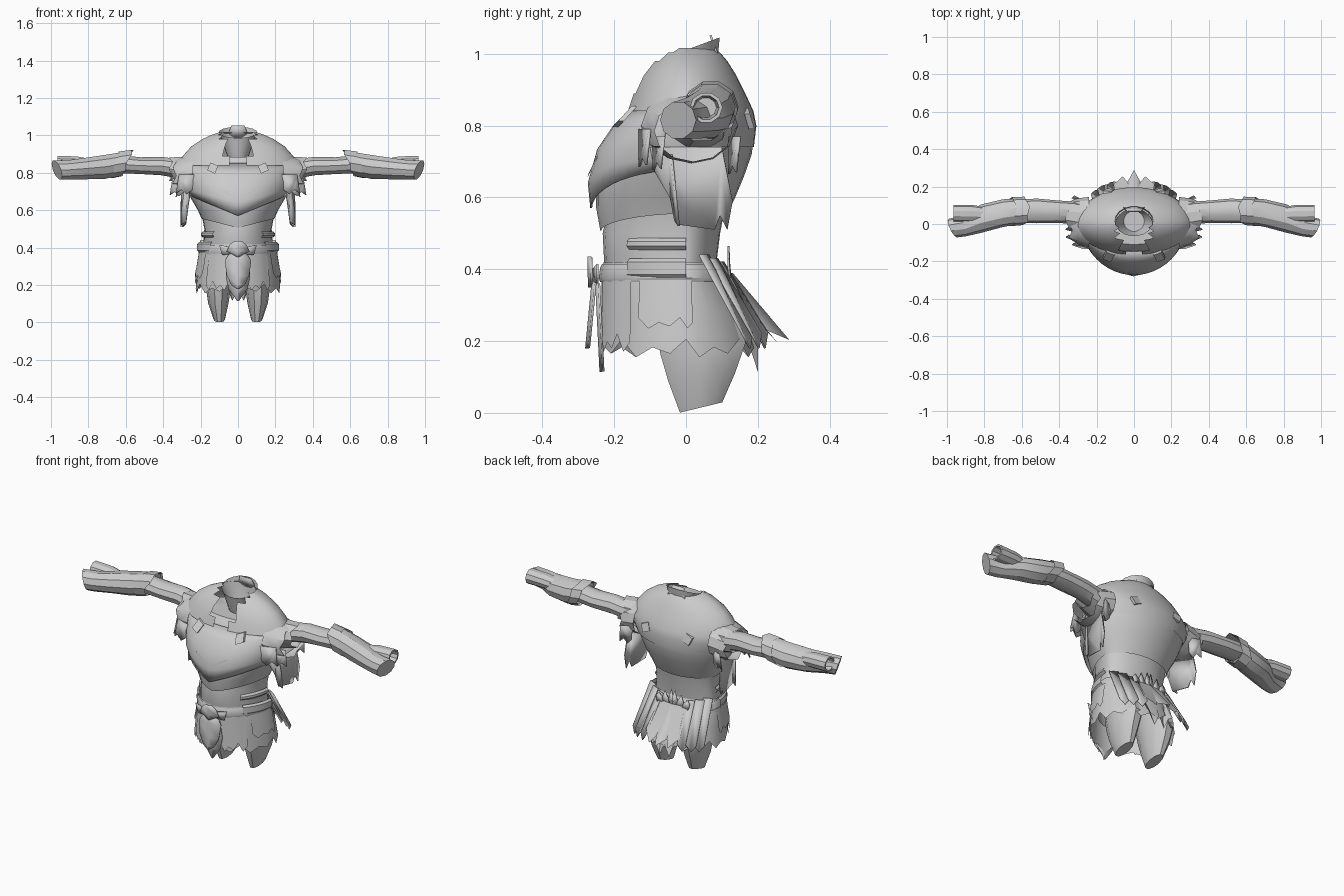
import bpy, bmesh
from math import sin, cos, radians, pi
from mathutils import Vector

cube = bpy.data.objects.get("Cube")
if cube:
    bpy.data.objects.remove(cube)

grey = bpy.data.materials.new("plain_grey")
grey.use_nodes = True
grey.diffuse_color = (0.6, 0.6, 0.6, 1)
grey.node_tree.nodes["Principled BSDF"].inputs["Base Color"].default_value = (0.6, 0.6, 0.6, 1)


def finish(name, bm, mirror=False, thick=0, angle=32):
    bmesh.ops.recalc_face_normals(bm, faces=bm.faces)
    mesh = bpy.data.meshes.new(name)
    bm.to_mesh(mesh)
    bm.free()
    mesh.materials.append(grey)
    ob = bpy.data.objects.new(name, mesh)
    bpy.context.collection.objects.link(ob)
    bpy.ops.object.select_all(action='DESELECT')
    ob.select_set(True)
    bpy.context.view_layer.objects.active = ob
    bpy.ops.object.shade_smooth_by_angle(angle=radians(angle))
    if thick:
        mod = ob.modifiers.new("thickness", 'SOLIDIFY')
        mod.thickness = thick
        mod.offset = 0
    if mirror:
        ob.modifiers.new("mirror", 'MIRROR')


def loft(name, rows, closed=True, caps=(), keep=None, **opts):
    """Skin a list of point rows; caps lists the row indices to fill."""
    bm = bmesh.new()
    grid = [[bm.verts.new(p) for p in row] for row in rows]
    n = len(rows[0])
    for a, b in zip(grid, grid[1:]):
        for i in range(n if closed else n - 1):
            j = (i + 1) % n
            f = bm.faces.new((a[i], a[j], b[j], b[i]))
            if keep and not keep(f.calc_center_median()):
                bm.faces.remove(f)
    for c in caps:
        bm.faces.new(grid[c])
    loose = [v for v in bm.verts if not v.link_faces]
    bmesh.ops.delete(bm, geom=loose, context='VERTS')
    finish(name, bm, **opts)


def hoop(z, rx, front, back, dip=0, n=28, a0=0, a1=360, ragged=0):
    """Slightly pointed ring round the body; dip lowers the middle of the front."""
    full = a1 - a0 == 360
    pts = []
    for i in range(n):
        a = radians(a0 + (a1 - a0) * i / (n if full else n - 1))
        s = sin(a)
        y = abs(s) ** 1.1 * (back if s > 0 else front)
        low = dip * (1 - abs(cos(a))) if s < 0 else 0
        pts.append((rx * cos(a), y, z - low - ragged * (0, 1, 0.45, 0.8)[i % 4]))
    return pts


def cuff(x, cy, cz, ry, rz, shear=0, n=10, ragged=0, yaw=0):
    """Ring round an arm; shear leans its top along x, yaw its rear."""
    pts = []
    for i in range(n):
        c, s = cos(2 * pi * i / n), sin(2 * pi * i / n)
        pts.append((x + shear * s + yaw * c + ragged * (i % 2), cy + ry * c, cz + rz * s))
    return pts


def plate(name, outline, mirror=False, thick=0.006):
    bm = bmesh.new()
    bm.faces.new([bm.verts.new(p) for p in outline])
    bmesh.ops.triangulate(bm, faces=bm.faces)
    finish(name, bm, mirror, thick)


def leaf(name, half, y_top, y_bottom):
    """Symmetric front plate from (x, z) pairs, leaning in y, with a raised midline."""
    z0, z1 = half[0][1], half[-1][1]
    rows = []
    for x, z in half:
        y = y_top + (y_bottom - y_top) * (z - z0) / (z1 - z0)
        rows.append([(-x, y, z), (0, y - .008, z), (x, y, z)])
    loft(name, rows, closed=False, thick=0.006)


# Torso, closed below the neck
loft("abdomen", [hoop(*r) for r in (
    (.28, .18, -.2, .07), (.42, .185, -.228, .085), (.5, .18, -.232, .095),
    (.58, .195, -.215, .11), (.66, .22, -.2, .13))])
loft("chest_shell", [hoop(*r) for r in (
    (.555, .195, -.238, .115, .05), (.6, .215, -.25, .137, .03), (.66, .25, -.25, .162, .01),
    (.72, .275, -.225, .183), (.78, .295, -.185, .19), (.85, .29, -.14, .17),
    (.885, .22, -.11, .14), (.885, .1, -.07, .09))], caps=(-1,))
loft("breastplate", [hoop(*r, n=21, a0=196, a1=344) for r in (
    (.68, .262, -.264, 0, .11), (.715, .282, -.271, 0, .075),
    (.77, .29, -.246, 0, .04), (.815, .29, -.2, 0, .015), (.85, .28, -.148, 0, 0))],
    closed=False, thick=0.005)
loft("chest_trim", [[(-.1, -.246, .72), (0, -.272, .665), (.1, -.246, .72)],
                    [(-.1, -.246, .71), (0, -.275, .655), (.1, -.246, .71)]], closed=False)

# Shoulder mantle, with a notch in front that widens up to the neck
loft("mantle", [hoop(*r, n=44) for r in (
    (.74, .29, -.165, .189), (.8, .322, -.165, .196), (.84, .322, -.164, .188), (.89, .295, -.147, .165),
    (.94, .25, -.123, .14), (.98, .19, -.09, .115), (1.003, .14, -.06, .095), (1.016, .1, -.03, .08))],
    keep=lambda c: c.y > 0 or (c.z > .83 and abs(c.x) > .045 + .33 * (c.z - .87)))


# Collar funnel, low in front and high behind
def funnel(z, r, depth, lean):
    return [(r * cos(2 * pi * i / 18), .015 + depth * sin(2 * pi * i / 18),
             z + lean * sin(2 * pi * i / 18)) for i in range(18)]


loft("collar", [funnel(.87, .05, .05, 0), funnel(.92, .068, .066, 0),
                funnel(.98, .088, .075, .012), funnel(1.016, .103, .08, .03)], caps=(0,))
plate("collar_point", [(-.06, .09, .99), (.06, .09, .99), (.035, .068, 1.052),
                       (-.035, .068, 1.052)])

# Arms
loft("upper_arm", [cuff(*r) for r in (
    (.22, .05, .81, .06, .06), (.32, .06, .822, .06, .053), (.41, .066, .836, .06, .052),
    (.52, .07, .838, .066, .047), (.62, .068, .845, .062, .05))], mirror=True)
loft("forearm_guard", [cuff(*r) for r in (
    (.6, .07, .853, .068, .068, -.03), (.7, .058, .833, .074, .069, -.01),
    (.82, .028, .822, .076, .06), (.9, -.008, .816, .058, .055))]
    + [cuff(.968, -.022, .815, .05, .053, .018, yaw=.022)], caps=(-1,), mirror=True)
loft("elbow_flare", [cuff(*r, ragged=.012) for r in (
    (.585, .07, .853, .076, .073, -.03), (.65, .066, .842, .078, .075, -.025))], mirror=True)
loft("wrist_tube", [cuff(*r) for r in (
    (.76, .045, .835, .04, .035), (.86, .055, .848, .046, .041), (.965, .056, .85, .046, .043),
    (.965, .056, .85, .036, .034), (.87, .055, .85, .03, .028))], caps=(-1,), mirror=True)

# Ragged pauldrons and the strips hanging under the arms
loft("pauldron", [cuff(.24, .01, .8, .135, .1, n=12), cuff(.3, .015, .79, .122, .095, n=12),
                  cuff(.33, .02, .785, .108, .085, n=12, ragged=.02)], mirror=True)
loft("pauldron_inner", [cuff(.26, .03, .81, .09, .08, n=10),
                        cuff(.35, .045, .82, .075, .065, n=10, ragged=.02)], mirror=True)
plate("arm_strip", [(.265, -.1, .74), (.3, .1, .74), (.3, .1, .62), (.305, .13, .59),
                    (.305, .115, .51), (.3, .095, .55), (.295, .08, .51), (.28, -.025, .525),
                    (.27, -.045, .6), (.26, -.085, .67)], True)
plate("arm_strip_front", [(.245, -.06, .72), (.285, -.04, .72), (.3, -.03, .62),
                          (.305, -.02, .52), (.28, -.03, .535), (.265, -.05, .64)], True)
for name, x, y, z, w, h in (("front", .275, -.13, .79, .08, .1),
                            ("outer", .315, -.09, .77, .07, .09),
                            ("rear", .29, .12, .77, .06, .1)):
    plate(f"pauldron_tatter_{name}", [(x - w / 2, y, z), (x + w / 2, y + .03, z),
                                      (x + w * .7, y + .02, z - h), (x + w * .35, y + .01, z - h * .8),
                                      (x, y, z - h * 1.05), (x - w * .4, y, z - h * .8)], True)


# Small square clasps on the mantle edge
def clasp(name, centre, size, turn, lean):
    bm = bmesh.new()
    bmesh.ops.create_cube(bm, size=1)
    for v in bm.verts:
        x, z = v.co.x * size, v.co.z * size
        x, z = x * cos(turn) - z * sin(turn), x * sin(turn) + z * cos(turn)
        v.co = Vector(centre) + Vector((x, v.co.y * .016 + lean * z, z))
    finish(name, bm, True)


clasp("front_clasp", (.135, -.17, .825), .045, .4, .9)
clasp("back_clasp", (.135, .174, .82), .045, -.4, -.3)

# Belt and waist bands
loft("belt", [hoop(.365, .206, -.239, .125), hoop(.375, .21, -.243, .125),
              hoop(.405, .203, -.239, .11), hoop(.415, .198, -.234, .1)])
for name, z, r, tall in (("hip_band", .385, .215, .045), ("waist_band", .465, .195, .022)):
    loft(name, [hoop(z + up, r + out, -.225 - out, .1, n=10, a0=312, a1=360)
                for up, out in ((-.012, -.008), (0, .004), (tall - .01, .003), (tall, -.008))],
         closed=False, mirror=True)

# Skirt with a ragged hem
loft("skirt", [hoop(*r) for r in ((.42, .19, -.23, .09), (.36, .205, -.235, .12),
                                  (.28, .216, -.236, .165))] + [hoop(.205, .226, -.234, .195, ragged=.05)])
loft("hip_panel", [hoop(.37, .21, -.238, .1, n=7, a0=325, a1=370),
                   hoop(.3, .222, -.243, .12, n=7, a0=325, a1=370),
                   hoop(.265, .23, -.246, .13, n=7, a0=325, a1=370, ragged=.03)],
     closed=False, mirror=True)
loft("front_panel", [hoop(.37, .208, -.238, .1, n=7, a0=282, a1=318),
                     hoop(.22, .232, -.242, .12, n=7, a0=282, a1=318, ragged=.05)],
     closed=False, mirror=True)
for i, (x, y, top) in enumerate(((.185, .05, .44), (.15, .075, .43), (.105, .092, .42))):
    plate(f"rear_strip_{i}", [(x - .03, y + .012, top), (x + .015, y - .012, top),
                              (x + .045, y + .11, .215), (x + .022, y + .128, .18),
                              (x - .005, y + .135, .22)], True)

# Front buckle and tabard
leaf("tabard_lower", [(.05, .36), (.065, .25), (.05, .18), (.004, .115)], -.242, -.23)
leaf("tabard_upper", [(.035, .385), (.07, .33), (.06, .25), (.035, .2), (.004, .18)], -.25, -.27)
leaf("buckle", [(.02, .435), (.045, .415), (.06, .38), (.03, .365), (.004, .35)], -.264, -.262)
plate("buckle_wing", [(.03, -.258, .4), (.1, -.246, .415), (.085, -.246, .36), (.04, -.254, .365)], True)

# Rear ornament and ragged tail
for i, (x, h) in enumerate(((0, .085), (.04, .07), (.08, .05))):
    plate(f"rear_feather_{i}", [(x - .02, .125, .375), (x + .02, .122, .375), (x + .028, .118, .41),
                                (x + .012, .118, .38 + h), (x - .01, .12, .41)], True)
plate("tail_cloth", [(0, .13, .39), (.09, .12, .39), (.11, .21, .25), (.09, .19, .265),
                     (.06, .255, .195), (.035, .225, .23), (0, .288, .203)], True, 0)
plate("tail_underlayer", [(0, .13, .36), (.08, .12, .36), (.09, .2, .2), (.06, .2, .18),
                          (.03, .2, .115), (0, .2, .18)], True, 0)


# Thigh stumps
def thigh(z, cx, cy, rx, ry, tilt=0):
    return [(cx + rx * cos(2 * pi * i / 10), cy + ry * sin(2 * pi * i / 10),
             z + tilt * sin(2 * pi * i / 10)) for i in range(10)]


loft("thigh", [thigh(.3, .1, .02, .075, .12), thigh(.18, .105, .047, .066, .125, .015),
               thigh(.1, .105, .043, .054, .098, .01), thigh(.015, .1, .042, .03, .062, .015)],
     caps=(0, -1), mirror=True)
